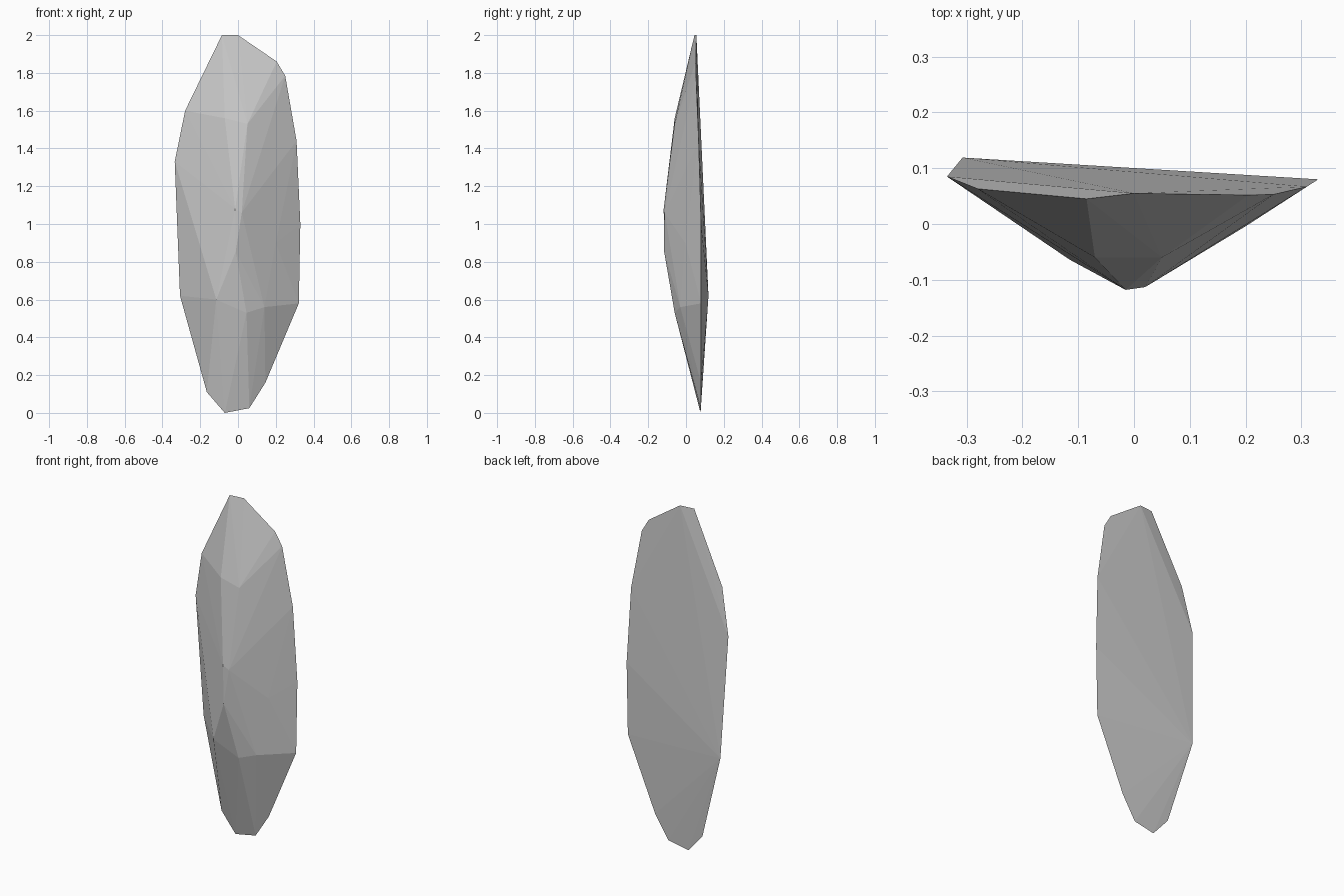
import bpy, bmesh

# Nearly flat back rim of the shard, going round clockwise from the top
rim = [(-0.085, 0.045, 2.0), (0.0, 0.055, 2.0), (0.205, 0.052, 1.86),
       (0.25, 0.053, 1.785), (0.31, 0.067, 1.44), (0.33, 0.08, 1.0),
       (0.322, 0.08, 0.58), (0.145, 0.08, 0.16), (0.06, 0.078, 0.025),
       (-0.07, 0.077, 0.0), (-0.165, 0.083, 0.11), (-0.307, 0.119, 0.62),
       (-0.335, 0.085, 1.33), (-0.28, 0.063, 1.6)]

# Chipped front ridge and its shoulders
ridge = [(-0.07, -0.06, 1.56), (0.05, -0.06, 1.53),
         (-0.015, -0.118, 1.08), (0.02, -0.113, 1.06), (-0.012, -0.116, 0.855),
         (-0.115, -0.064, 0.60), (0.045, -0.06, 0.53),
         (0.14, -0.03, 0.56), (0.20, -0.004, 0.90)]

# Flat-faceted stone body wrapped around rim and ridge
bm = bmesh.new()
for p in rim + ridge:
    bm.verts.new(p)
hull = bmesh.ops.convex_hull(bm, input=bm.verts[:])
loose = [v for v in bm.verts if not v.link_faces]
bmesh.ops.delete(bm, geom=loose, context='VERTS')
bmesh.ops.recalc_face_normals(bm, faces=bm.faces[:])

mesh = bpy.data.meshes.new("stone_shard")
bm.to_mesh(mesh)
bm.free()
shard = bpy.data.objects.new("stone_shard", mesh)
bpy.context.collection.objects.link(shard)
